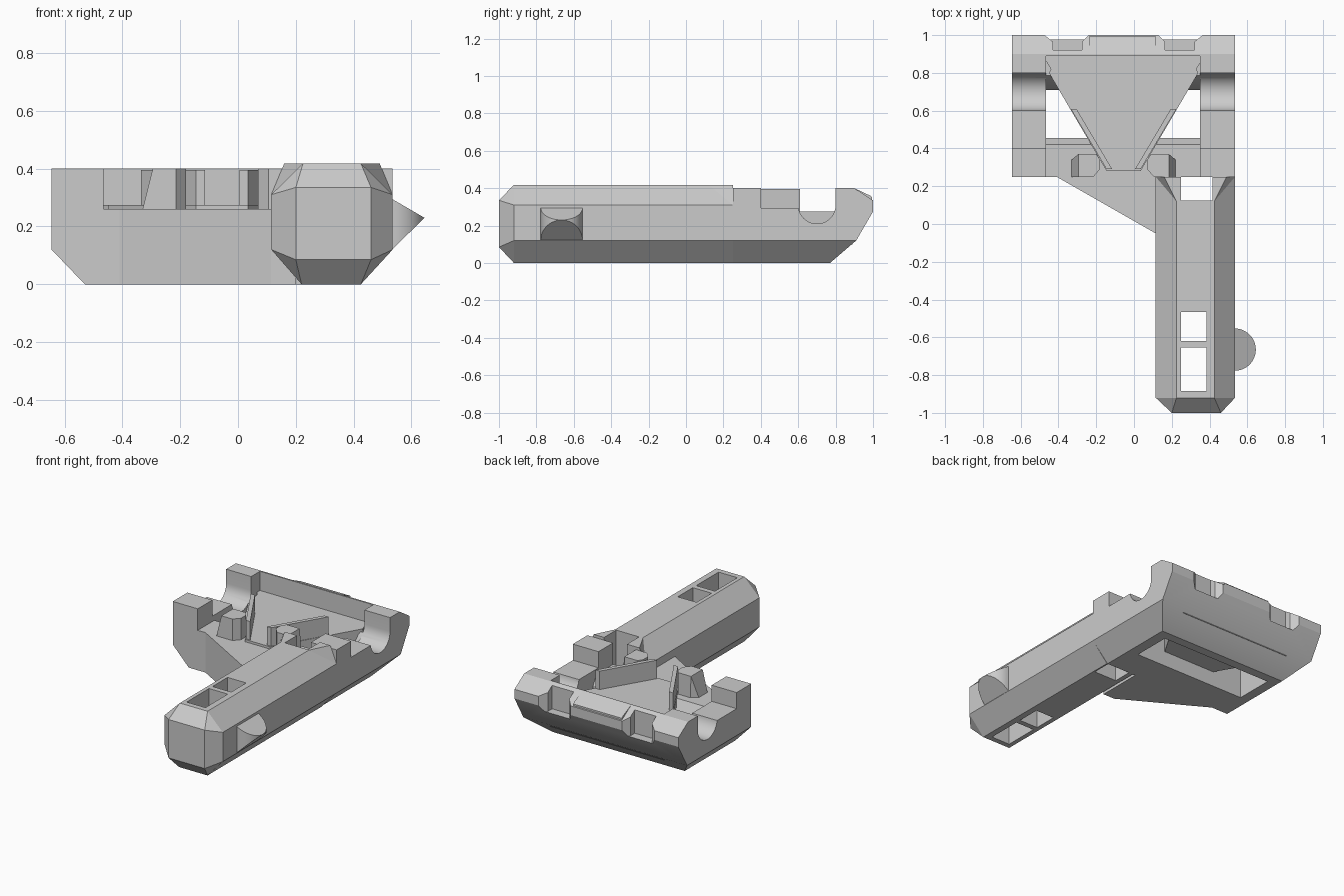
import bpy, bmesh, math
from mathutils import Vector

cube = bpy.data.objects.get("Cube")
if cube:
    bpy.data.objects.remove(cube, do_unlink=True)

grey = bpy.data.materials.new("plain_grey")
grey.use_nodes = True
grey.diffuse_color = (0.6, 0.6, 0.6, 1)
grey.node_tree.nodes["Principled BSDF"].inputs["Base Color"].default_value = (0.6, 0.6, 0.6, 1)

MID = -0.055            # centre line of the wide head
IN_L, IN_R = -0.465, 0.35   # inner faces of the side rails
OUT_L, OUT_R = -0.645, 0.535


def finish(name, bm):
    bmesh.ops.recalc_face_normals(bm, faces=bm.faces)
    mesh = bpy.data.meshes.new(name)
    bm.to_mesh(mesh)
    bm.free()
    mesh.materials.append(grey)
    ob = bpy.data.objects.new(name, mesh)
    bpy.context.collection.objects.link(ob)
    return ob


def hull(name, points):
    bm = bmesh.new()
    verts = [bm.verts.new(p) for p in points]
    res = bmesh.ops.convex_hull(bm, input=verts)
    loose = [v for v in bm.verts if not v.link_faces]
    bmesh.ops.delete(bm, geom=loose, context='VERTS')
    bmesh.ops.dissolve_limit(bm, angle_limit=0.01, verts=bm.verts, edges=bm.edges)
    return finish(name, bm)


def prism(name, outline, axis, lo, hi):
    """Extrude a flat outline along an axis; x takes (y, z), z takes (x, y)."""
    bm = bmesh.new()
    place = (lambda a, b: (lo, a, b)) if axis == 'x' else (lambda a, b: (a, b, lo))
    face = bm.faces.new([bm.verts.new(place(a, b)) for a, b in outline])
    ext = bmesh.ops.extrude_face_region(bm, geom=[face])
    step = Vector((hi - lo, 0, 0) if axis == 'x' else (0, 0, hi - lo))
    bmesh.ops.translate(bm, verts=[g for g in ext["geom"] if isinstance(g, bmesh.types.BMVert)], vec=step)
    return finish(name, bm)


def box(name, x0, x1, y0, y1, z0, z1):
    return prism(name, [(x0, y0), (x1, y0), (x1, y1), (x0, y1)], 'z', z0, z1)


def cut(ob, cutters):
    for c in cutters:
        c.hide_render = True
        mod = ob.modifiers.new("cut", 'BOOLEAN')
        mod.operation, mod.solver, mod.object = 'DIFFERENCE', 'EXACT', c
    bpy.context.view_layer.update()
    deps = bpy.context.evaluated_depsgraph_get()
    mesh = bpy.data.meshes.new_from_object(ob.evaluated_get(deps))
    ob.modifiers.clear()
    ob.data = mesh
    for c in cutters:
        bpy.data.objects.remove(c, do_unlink=True)


def smooth(ob):
    bpy.ops.object.select_all(action='DESELECT')
    ob.select_set(True)
    bpy.context.view_layer.objects.active = ob
    bpy.ops.object.shade_smooth_by_angle(angle=math.radians(25))


def flip(points):
    return [(2 * MID - p[0], *p[1:]) for p in points]


# Wide head: chamfered block
side = [(0.25, 0.12), (0.91, 0.12), (1, 0.275), (1, 0.335), (0.9, 0.4), (0.25, 0.4)]
pts = [(x, y, z) for x in (OUT_L, OUT_R) for y, z in side]
pts += [(x, y, 0) for x in (-0.53, 0.42) for y in (0.25, 0.77)]
head = hull("head_frame", pts)

# Head cut-outs: open bay, floor opening, round cross slot, lowered rail tops
cuts = [box("bay", IN_L, IN_R, 0.2, 0.89, 0.26, 0.6)]
cuts.append(prism("floor_opening", [(0.455, -0.1), (0.71, -0.1), (0.71, 0.1), (0.79, 0.28),
                                    (0.41, 0.28), (0.455, 0.2)], 'x', IN_L, IN_R))
arc = [(0.7 + 0.1 * math.cos(a), 0.31 + 0.1 * math.sin(a))
       for a in (math.pi + math.pi * i / 20 for i in range(21))]
cuts.append(prism("cross_slot", arc + [(0.8, 0.6), (0.6, 0.6)], 'x', -0.8, 0.8))
cuts.append(box("rail_step", -0.8, 0.8, 0.4, 0.605, 0.295, 0.6))

# Rear edge pockets with slanted ends, either side of a centre tab
pocket = [(-0.43, 0.92), (-0.275, 0.92), (-0.275, 0.965), (-0.235, 1.005),
          (-0.235, 1.1), (-0.48, 1.1), (-0.48, 1.005), (-0.43, 0.965)]
for i, o in enumerate((pocket, flip(pocket))):
    cuts.append(prism("pocket_%d" % i, o, 'z', 0.235, 0.6))
cut(head, cuts)
smooth(head)
hull("rear_tab", [(x, y, z) for x in (-0.235, 0.115)
                  for y, z in ((0.89, 0.4), (0.9, 0.4), (0.985, 0.36), (0.995, 0.35),
                               (0.995, 0.28), (0.89, 0.28))])

# Tapered floor plate of the bay
half = [(IN_L, 0.89), (-0.47, 0.87), (-0.44, 0.82), (-0.45, 0.80), (-0.145, 0.28)]
prism("tapered_floor", half + flip(half)[::-1], 'z', 0.1, 0.275)

# Guide ribs and front catches, mirrored about the head centre
rib = [(-0.145, 0.29), (-0.335, 0.61), (-0.305, 0.61), (-0.115, 0.29)]
catch = [(-0.33, 0.25, 0.26), (-0.33, 0.34, 0.26), (-0.29, 0.37, 0.26), (-0.2, 0.37, 0.26),
         (-0.18, 0.34, 0.26), (-0.18, 0.29, 0.26), (-0.215, 0.25, 0.26),
         (-0.295, 0.25, 0.4), (-0.295, 0.37, 0.4), (-0.2, 0.37, 0.4),
         (-0.18, 0.34, 0.4), (-0.18, 0.29, 0.4), (-0.215, 0.25, 0.4)]
for label, turn in (("right", lambda p: p), ("left", flip)):
    prism(label + "_guide_rib", turn(rib), 'z', 0.25, 0.395)
    hull(label + "_front_catch", turn(catch))

# Triangular gusset between head and handle
prism("gusset", [(-0.41, 0.25), (0.115, -0.05), (0.2, -0.05), (0.2, 0.25)], 'z', 0, 0.26)

# Handle: eight-sided bar with a bevelled front end
section = [(0.115, 0.12), (0.22, 0), (0.425, 0), (0.535, 0.12),
           (0.535, 0.31), (0.425, 0.418), (0.225, 0.418), (0.115, 0.31)]
pts = [(x, y, z) for y in (-0.92, 0.25) for x, z in section]
pts += [(x, -1, z) for x in (0.2, 0.46) for z in (0.085, 0.335)]
handle = hull("handle", pts)
cut(handle, [box("front_window", 0.25, 0.385, -0.885, -0.655, -0.2, 0.6),
             box("middle_window", 0.25, 0.385, -0.62, -0.465, -0.2, 0.6),
             box("rear_window", 0.25, 0.415, 0.125, 0.3, -0.2, 0.6)])

# Shoulder wedges at the rear of the handle
wedge = [(0.1, 0.12, 0.418), (0.1, 0.25, 0.418), (0.165, 0.25, 0.418),
         (0.21, 0.25, 0.31), (0.1, 0.25, 0.31)]
for label, s in (("left", 1), ("right", -1)):
    hull(label + "_shoulder_wedge", [(0.325 + s * x, y, z) for x, y, z in wedge])

# Side button: half-round tab with sloped top and bottom meeting at the tip
bm = bmesh.new()
steps, radius = 24, 0.112
top, low = [], []
for i in range(steps + 1):
    a = math.pi * (i / steps - 0.5)
    out, y = radius * math.cos(a), -0.665 + radius * math.sin(a)
    top.append(bm.verts.new((OUT_R - 0.002 + out, y, 0.295 - 0.58 * out)))
    low.append(bm.verts.new((OUT_R - 0.002 + out, y, 0.12 + 0.98 * out)))
bm.faces.new(top)
bm.faces.new(low[::-1])
for i in range(steps):
    bm.faces.new((low[i], low[i + 1], top[i + 1], top[i]))
bm.faces.new((low[-1], low[0], top[0], top[-1]))
smooth(finish("side_button", bm))
